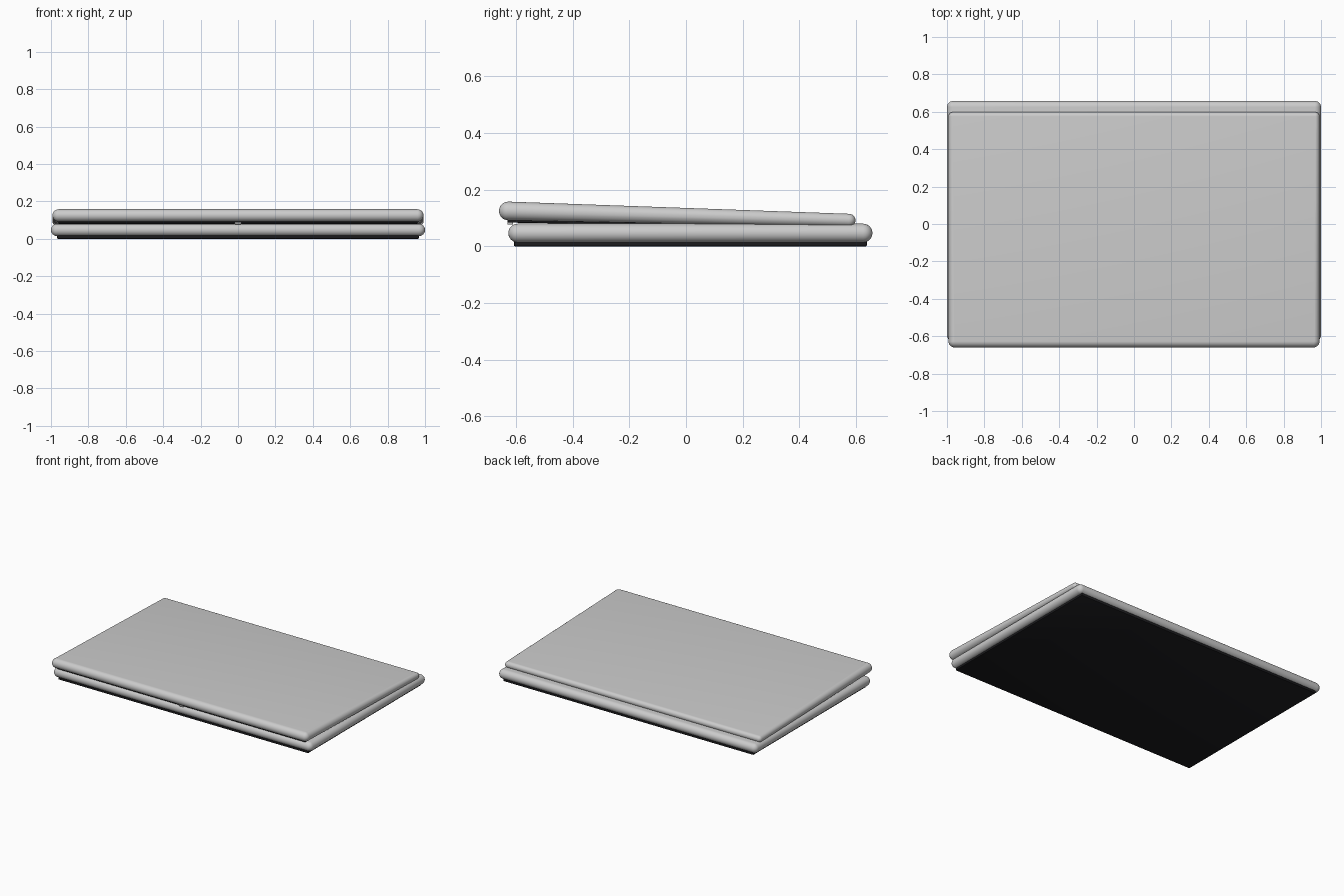
import bpy, bmesh
from mathutils import Vector, Matrix

if "Cube" in bpy.data.objects:
    bpy.data.objects.remove(bpy.data.objects["Cube"])


def finish(name, bm, mat=None):
    bmesh.ops.recalc_face_normals(bm, faces=bm.faces)
    me = bpy.data.meshes.new(name)
    bm.to_mesh(me)
    bm.free()
    ob = bpy.data.objects.new(name, me)
    bpy.context.collection.objects.link(ob)
    if mat:
        me.materials.append(mat)
    bpy.ops.object.select_all(action='DESELECT')
    ob.select_set(True)
    bpy.context.view_layer.objects.active = ob
    bpy.ops.object.shade_smooth_by_angle(angle=0.6)
    return ob


def rounded_slab(name, half_x, front, back):
    """Slab with fully round rims; front/back = (outer y, centre z, radius)."""
    bm = bmesh.new()
    for (y, z, r), sign in ((front, 1), (back, -1)):
        for side in (-1, 1):
            at = Vector((side * (half_x - r), y + sign * r, z))
            bmesh.ops.create_uvsphere(bm, u_segments=24, v_segments=12, radius=r,
                                      matrix=Matrix.Translation(at))
    hull = bmesh.ops.convex_hull(bm, input=bm.verts)
    junk = {g for g in hull['geom_interior'] + hull['geom_unused']
            if isinstance(g, bmesh.types.BMVert)}
    bmesh.ops.delete(bm, geom=list(junk), context='VERTS')
    bmesh.ops.dissolve_limit(bm, angle_limit=0.01, verts=bm.verts, edges=bm.edges)
    return finish(name, bm)


def plate(name, half_x, y0, y1, z_front, z_back, mat=None, bevel=0.004):
    """Thin plate; z_front and z_back are (bottom, top) at each end."""
    bm = bmesh.new()
    bmesh.ops.create_cube(bm, size=2)
    for v in bm.verts:
        z = z_front if v.co.y < 0 else z_back
        v.co = (v.co.x * half_x, y0 if v.co.y < 0 else y1, z[0] if v.co.z < 0 else z[1])
    bmesh.ops.bevel(bm, geom=bm.edges[:], offset=bevel, segments=2, profile=0.5,
                    affect='EDGES')
    return finish(name, bm, mat)


black = bpy.data.materials.new("black_plastic")
black.diffuse_color = (0.012, 0.012, 0.014, 1)
black.use_nodes = True
black.node_tree.nodes["Principled BSDF"].inputs["Base Color"].default_value = black.diffuse_color

# Lower half with its dark underside
rounded_slab("base", 1.0, (-0.627, 0.047, 0.033), (0.658, 0.047, 0.033))
plate("bottom_panel", 0.967, -0.607, 0.638, (0, 0.03), (0, 0.03), black)

# Tapered, slightly open lid with its dark screen
rounded_slab("lid", 0.992, (-0.66, 0.125, 0.033), (0.598, 0.092, 0.023))
plate("screen", 0.96, -0.63, 0.575, (0.084, 0.105), (0.064, 0.085), black)

# Small catch in the middle of the lid's front edge
plate("lid_catch", 0.018, -0.63, -0.61, (0.077, 0.1), (0.077, 0.1), None, 0.003)
